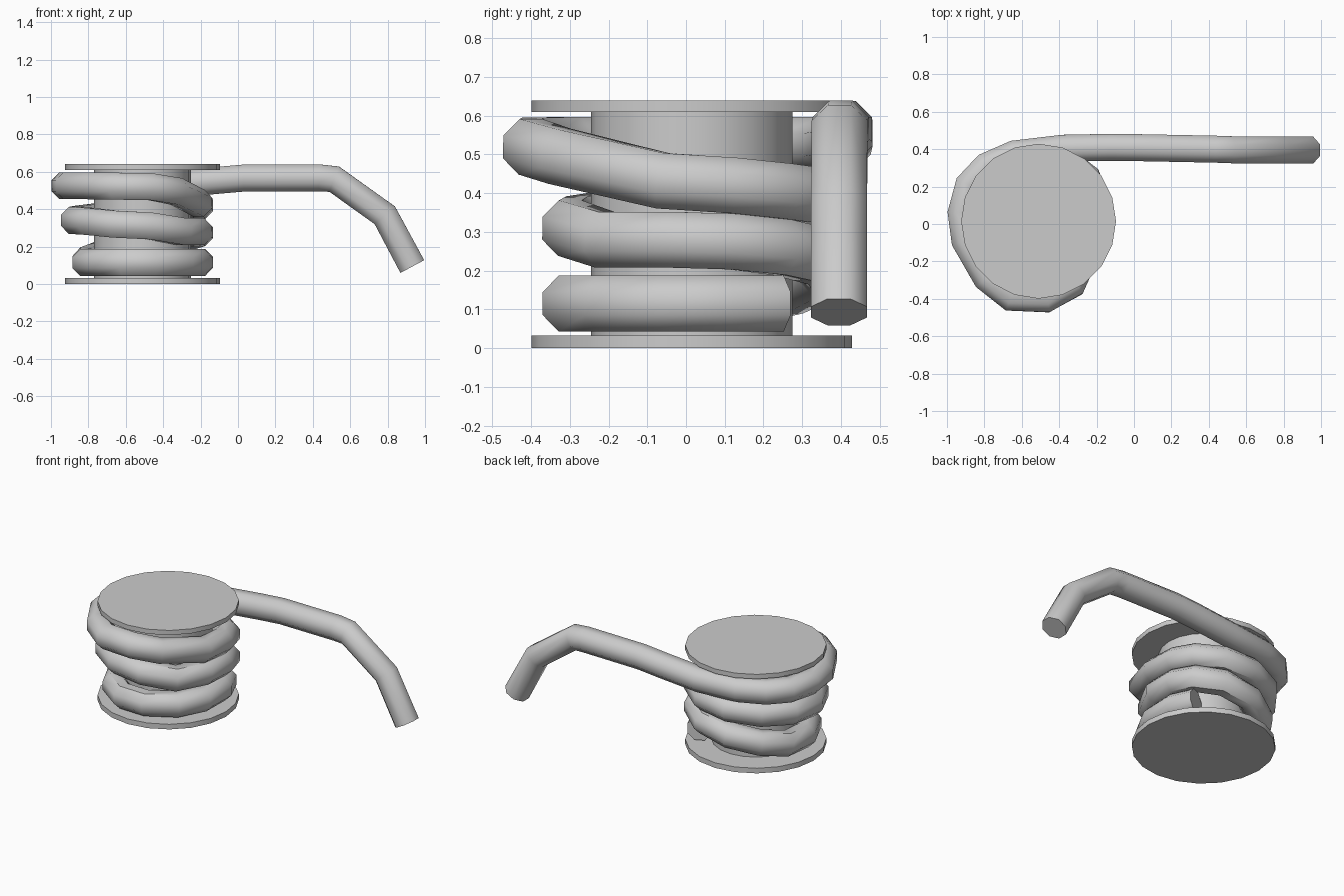
import bpy, math
from mathutils import Vector

if "Cube" in bpy.data.objects:
    bpy.data.objects.remove(bpy.data.objects["Cube"])

CX, CY = -0.51, 0.015


def shade(ob, deg):
    bpy.ops.object.select_all(action='DESELECT')
    ob.select_set(True)
    bpy.context.view_layer.objects.active = ob
    bpy.ops.object.shade_smooth_by_angle(angle=math.radians(deg))


def disc(name, r, z0, z1):
    bpy.ops.mesh.primitive_cylinder_add(vertices=20, radius=r, depth=z1 - z0,
                                        location=(CX, CY, (z0 + z1) / 2))
    ob = bpy.context.object
    ob.name = name
    shade(ob, 30)
    return ob


def tube(name, path, r, sides=8):
    pts = [Vector(p) for p in path]
    verts, faces = [], []
    for i, p in enumerate(pts):
        a = (p - pts[i - 1]).normalized() if i else Vector()
        b = (pts[i + 1] - p).normalized() if i < len(pts) - 1 else Vector()
        t = (a + b).normalized()
        side = t.cross(Vector((0, 0, 1))).normalized()
        up = side.cross(t)
        for k in range(sides):
            ang = 2 * math.pi * (k + 0.5) / sides
            verts.append(p + r * (math.cos(ang) * side + math.sin(ang) * up))
    for i in range(len(pts) - 1):
        for k in range(sides):
            j = (k + 1) % sides
            faces.append((i * sides + k, i * sides + j,
                          (i + 1) * sides + j, (i + 1) * sides + k))
    n = len(verts)
    faces.append(tuple(range(sides))[::-1])
    faces.append(tuple(range(n - sides, n)))
    me = bpy.data.meshes.new(name)
    me.from_pydata([tuple(v) for v in verts], [], faces)
    # consistent outward normals
    import bmesh
    bm = bmesh.new()
    bm.from_mesh(me)
    bmesh.ops.recalc_face_normals(bm, faces=bm.faces)
    bm.to_mesh(me)
    bm.free()
    ob = bpy.data.objects.new(name, me)
    bpy.context.collection.objects.link(ob)
    shade(ob, 46)
    return ob


# spool
disc("bottom_flange", 0.414, 0, 0.033)
disc("top_flange", 0.414, 0.61, 0.64)
disc("spool_core", 0.26, 0.03, 0.615)

# hose: free end, then three turns down the spool
path = [
    (0.932, 0.395, 0.093), (0.785, 0.395, 0.367), (0.515, 0.397, 0.56),
    (0.435, 0.40, 0.567), (0.03, 0.408, 0.566), (-0.12, 0.41, 0.553),
    (-0.38, 0.405, 0.53), (-0.64, 0.375, 0.525), (-0.79, 0.31, 0.525),
    (-0.885, 0.21, 0.525), (-0.925, 0.06, 0.525), (-0.905, -0.09, 0.525),
    (-0.79, -0.29, 0.525), (-0.66, -0.395, 0.523), (-0.47, -0.402, 0.52),
    (-0.33, -0.325, 0.495), (-0.21, -0.06, 0.432), (-0.205, 0.12, 0.42),
    (-0.25, 0.25, 0.405), (-0.38, 0.35, 0.39), (-0.56, 0.37, 0.375),
    (-0.74, 0.29, 0.36), (-0.85, 0.14, 0.345), (-0.875, -0.03, 0.34),
    (-0.80, -0.19, 0.335), (-0.66, -0.28, 0.32), (-0.47, -0.30, 0.31),
    (-0.30, -0.21, 0.28), (-0.21, -0.04, 0.28), (-0.205, 0.12, 0.275),
    (-0.25, 0.25, 0.26), (-0.38, 0.35, 0.235), (-0.56, 0.36, 0.20),
    (-0.72, 0.27, 0.16), (-0.81, 0.13, 0.125), (-0.815, -0.04, 0.115),
    (-0.74, -0.2, 0.115), (-0.61, -0.295, 0.115), (-0.45, -0.30, 0.115),
    (-0.29, -0.21, 0.115), (-0.21, -0.06, 0.115), (-0.205, 0.11, 0.115),
    (-0.265, 0.24, 0.115),
]
tube("hose", path, 0.078)
